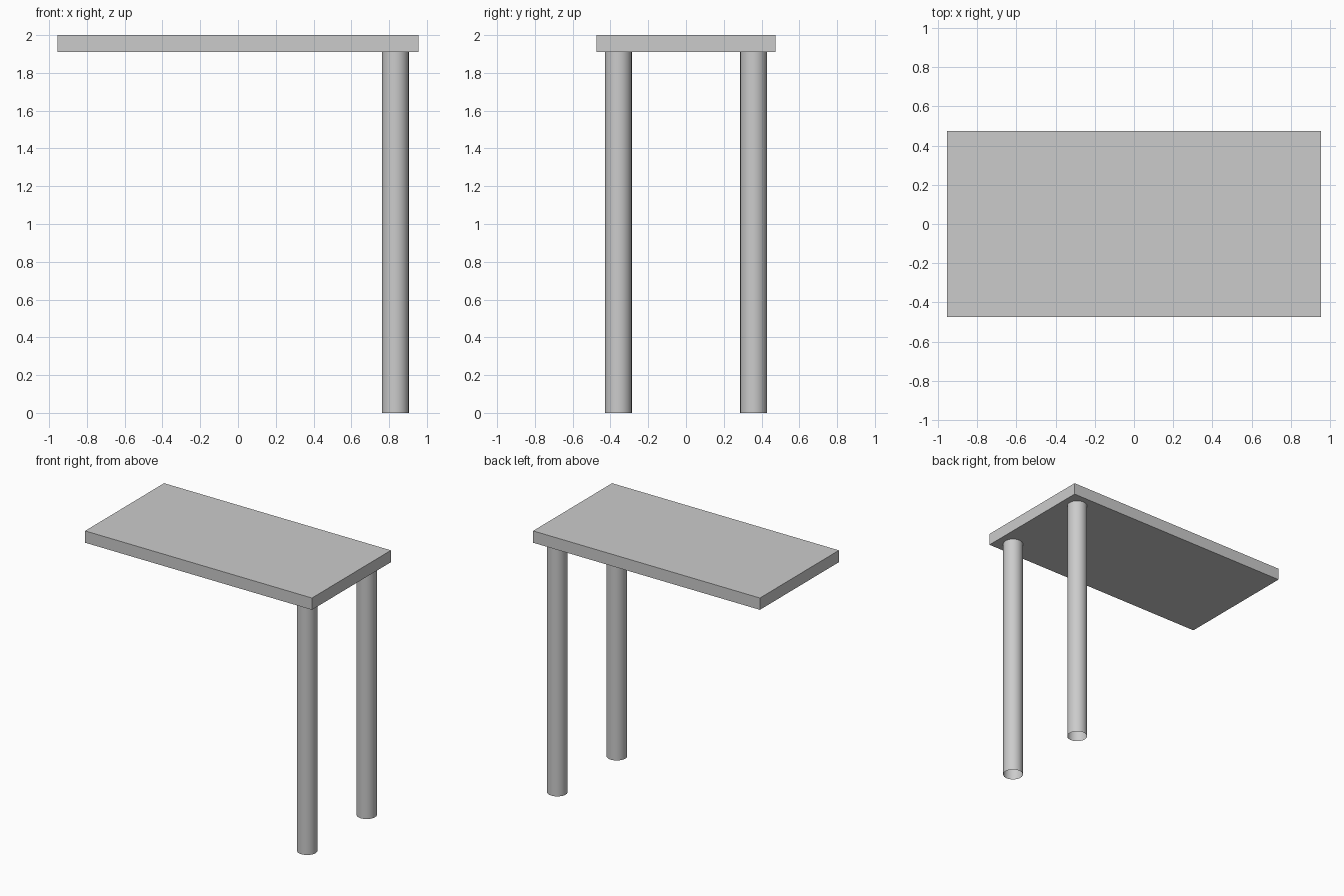
import bpy

if "Cube" in bpy.data.objects:
    bpy.data.objects.remove(bpy.data.objects["Cube"])

TOP_Z, SLAB = 2.0, 0.09
LEG_H = TOP_Z - SLAB

# Table top slab
bpy.ops.mesh.primitive_cube_add(size=1, location=(0, 0, TOP_Z - SLAB / 2))
top = bpy.context.object
top.name = "table_top"
top.scale = (1.91, 0.95, SLAB)
bpy.ops.object.transform_apply(location=False, rotation=False, scale=True)

# Two open tubular legs at the right end
for name, y in (("front_leg", -0.358), ("back_leg", 0.358)):
    bpy.ops.mesh.primitive_cylinder_add(
        vertices=32, radius=0.071, depth=LEG_H, end_fill_type='NOTHING',
        location=(0.833, y, LEG_H / 2))
    bpy.context.object.name = name
    bpy.ops.object.shade_smooth_by_angle()
